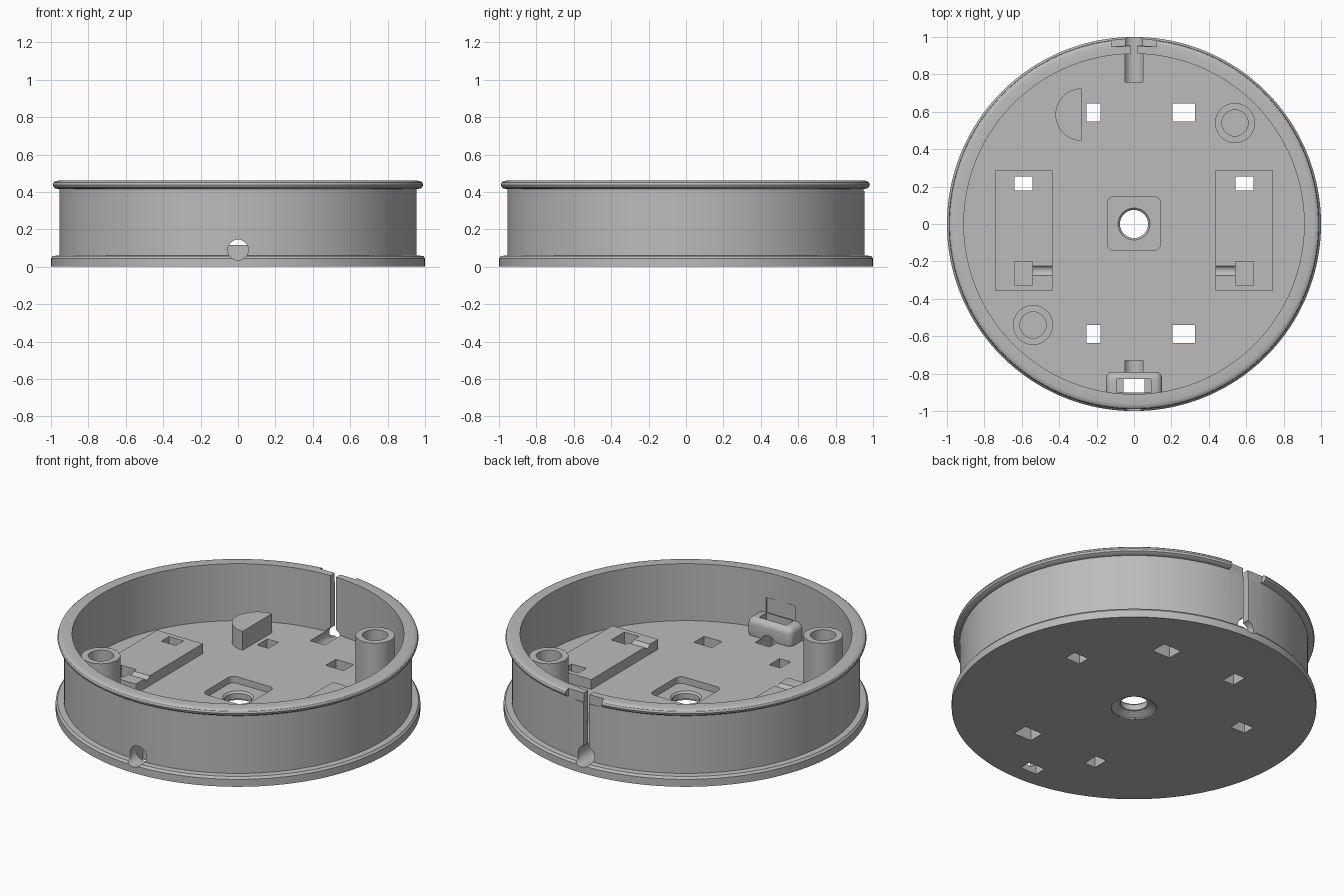
import bpy, bmesh, math
from mathutils import Matrix

cube = bpy.data.objects.get("Cube")
if cube:
    bpy.data.objects.remove(cube, do_unlink=True)

grey = bpy.data.materials.new("light_grey")
grey.use_nodes = True
colour = (0.5, 0.5, 0.5, 1)
grey.diffuse_color = colour
grey.node_tree.nodes["Principled BSDF"].inputs["Base Color"].default_value = colour

FLOOR = 0.115
SUNK = FLOOR - 0.01
parts = []


def finish(name, bm, part):
    bmesh.ops.recalc_face_normals(bm, faces=bm.faces[:])
    mesh = bpy.data.meshes.new(name)
    bm.to_mesh(mesh)
    bm.free()
    mesh.materials.append(grey)
    obj = bpy.data.objects.new(name, mesh)
    bpy.context.collection.objects.link(obj)
    if part:
        parts.append(obj)
    else:
        obj.hide_render = True
    return obj


def lathe(name, profile, steps=64, centre=(0, 0), closed=False, part=True):
    bm = bmesh.new()
    verts = [bm.verts.new((r, 0, z)) for r, z in profile]
    pairs = list(zip(verts, verts[1:]))
    if closed:
        pairs.append((verts[-1], verts[0]))
    edges = [bm.edges.new(p) for p in pairs]
    bmesh.ops.spin(bm, geom=verts + edges, cent=(0, 0, 0), axis=(0, 0, 1),
                   angle=math.tau, steps=steps)
    bmesh.ops.remove_doubles(bm, verts=bm.verts[:], dist=1e-5)
    bmesh.ops.translate(bm, verts=bm.verts[:], vec=(*centre, 0))
    return finish(name, bm, part)


def box(name, x, y, z, bevel=0, upright=False, part=False):
    bm = bmesh.new()
    bmesh.ops.create_cube(bm, size=1)
    spans = (x, y, z)
    for v in bm.verts:
        v.co = [(a + b) / 2 + c * (b - a) for c, (a, b) in zip(v.co, spans)]
    if bevel:
        edges = [e for e in bm.edges
                 if not upright or abs(e.verts[0].co.z - e.verts[1].co.z) > 1e-4]
        bmesh.ops.bevel(bm, geom=edges, offset=bevel, segments=5, profile=0.5,
                        affect='EDGES')
    return finish(name, bm, part)


def rod(radius, start, end, across, z, axis='Y'):
    bm = bmesh.new()
    turn = Matrix.Rotation(math.pi / 2, 4, 'X' if axis == 'Y' else 'Y')
    mid = (start + end) / 2
    place = (across, mid, z) if axis == 'Y' else (mid, across, z)
    bmesh.ops.create_cone(bm, cap_ends=True, segments=40, radius1=radius, radius2=radius,
                          depth=end - start, matrix=Matrix.Translation(place) @ turn)
    return finish("cutter", bm, False)


def cut(cutter, *targets):
    for target in targets:
        mod = target.modifiers.new("cut", 'BOOLEAN')
        mod.operation = 'DIFFERENCE'
        mod.solver = 'EXACT'
        mod.object = cutter
        graph = bpy.context.evaluated_depsgraph_get()
        mesh = bpy.data.meshes.new_from_object(target.evaluated_get(graph))
        target.modifiers.clear()
        target.data = mesh
    bpy.data.objects.remove(cutter, do_unlink=True)


# Round tray: flange, wall, rolled rim and floor
tray = lathe("tray", [
    (0, 0), (1, 0), (1, 0.045), (0.99, 0.058), (0.955, 0.06), (0.955, 0.415),
    (0.975, 0.418), (0.986, 0.426), (0.99, 0.438), (0.986, 0.45), (0.977, 0.457),
    (0.962, 0.46), (0.91, 0.46), (0.91, FLOOR), (0, FLOOR)], steps=160)

# Screw posts
for name, p in (("back_left_post", 0.54), ("front_right_post", -0.54)):
    lathe(name, [(0.07, SUNK), (0.107, SUNK), (0.107, 0.39), (0.07, 0.39)],
          centre=(p, p), closed=True)

# Half-round stop
stop = lathe("half_round_stop", [(0, SUNK), (0.14, SUNK), (0.14, 0.23), (0, 0.23)],
             centre=(-0.28, 0.585))
cut(box("cutter", (-0.28, 0), (0.3, 0.8), (0, 0.5)), stop)

# Raised pads, each with a through slot, a blind pocket and a shallow groove
for side, name in ((-1, "right_pad"), (1, "left_pad")):
    def span(a, b):
        return tuple(sorted((side * a, side * b)))
    pad = box(name, span(0.435, 0.742), (-0.355, 0.285), (SUNK, 0.175), part=True)
    cut(box("cutter", span(0.542, 0.64), (0.18, 0.255), (-0.1, 0.4)), pad, tray)
    cut(box("cutter", span(0.542, 0.64), (-0.325, -0.2), (0.06, 0.4)), pad, tray)
    cut(rod(0.03, *span(0.42, 0.56), -0.25, 0.19, axis='X'), pad)

# Floor slots
for y in (-0.588, 0.595):
    for x in ((-0.255, -0.18), (0.205, 0.325)):
        cut(box("cutter", x, (y - 0.048, y + 0.048), (-0.1, 0.3)), tray)

# Centre hole with square recess above and countersink below
cut(box("cutter", (-0.143, 0.143), (-0.14, 0.146), (0.075, 0.3), 0.035, True), tray)
cut(lathe("cutter", [(0, -0.1), (0.125, -0.1), (0.125, 0.008), (0.088, 0.03),
                     (0.075, 0.03), (0.075, 0.064), (0.09, 0.08), (0.09, 0.1),
                     (0, 0.1)], part=False), tray)

# Front cable clamp, its opening and the cable hole
clamp = box("cable_clamp", (-0.15, 0.15), (-0.93, -0.79), (0.09, 0.22), 0.035, part=True)
cut(box("cutter", (-0.09, 0.09), (-0.9, -0.828), (0.05, 0.4)), clamp)
cut(box("cutter", (-0.055, 0.055), (-0.9, -0.828), (-0.1, 0.2)), tray)
cut(box("cutter", (-0.097, 0.097), (-0.915, -0.85), (0.13, 0.307)), tray)
cut(rod(0.055, -1.1, -0.73, 0, 0.09), tray, clamp)

# Back cable channel, wall slit and gap in the rim
cut(rod(0.055, 0.76, 1.1, 0, 0.09), tray)
cut(box("cutter", (-0.018, 0.018), (0.85, 1.1), (0.092, 0.6)), tray)
cut(box("cutter", (-0.12, 0.12), (0.95, 1.1), (0.405, 0.6)), tray)

# Smooth shading with sharp edges kept
for obj in parts:
    bpy.ops.object.select_all(action='DESELECT')
    obj.select_set(True)
    bpy.context.view_layer.objects.active = obj
    bpy.ops.object.shade_smooth_by_angle(angle=math.radians(30))
